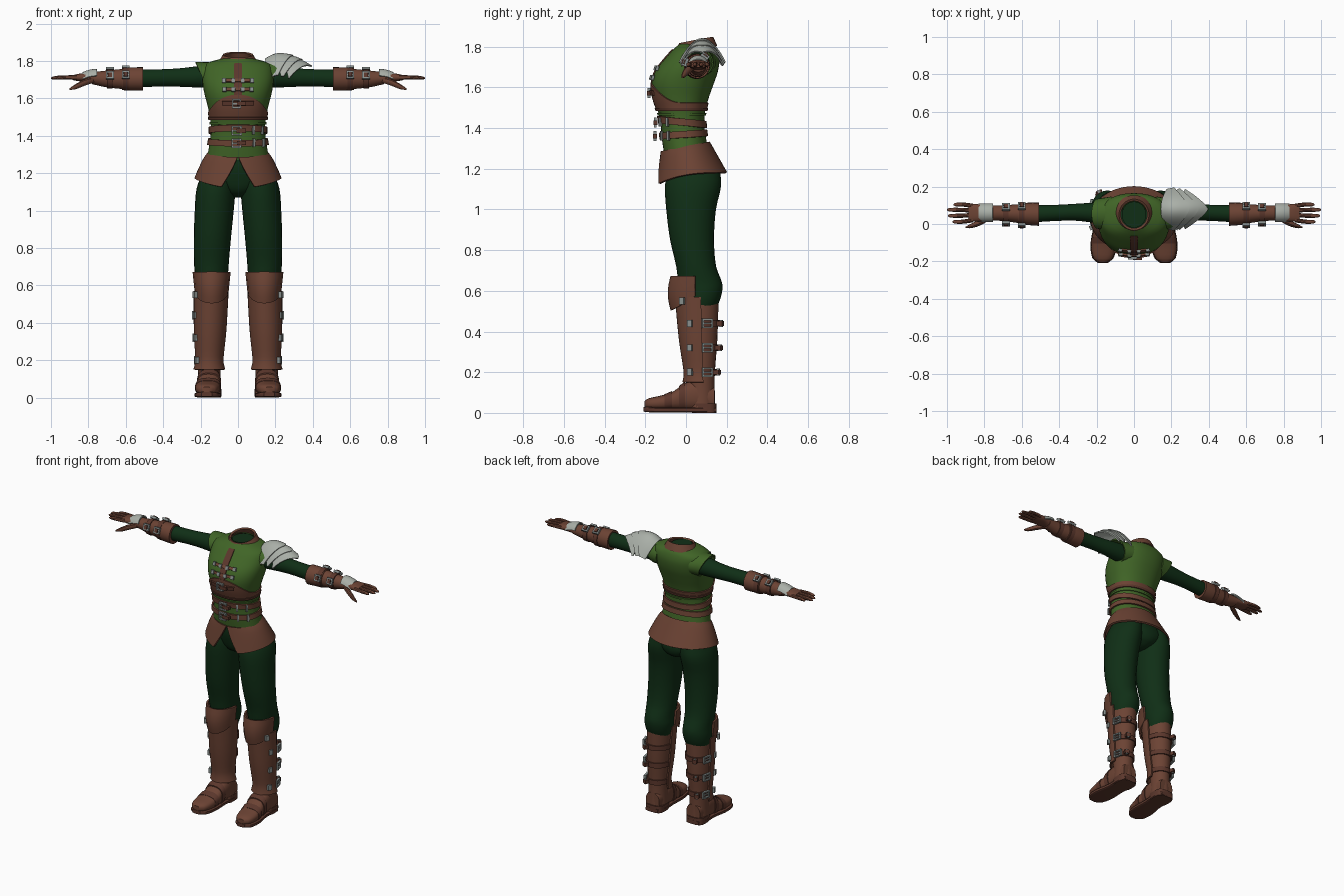
import bpy, bmesh
from math import sin, cos, pi, copysign
from mathutils import Vector, Matrix

if "Cube" in bpy.data.objects:
    bpy.data.objects.remove(bpy.data.objects["Cube"])


def material(name, rgb):
    m = bpy.data.materials.new(name)
    m.diffuse_color = (*rgb, 1)
    m.use_nodes = True
    m.node_tree.nodes["Principled BSDF"].inputs["Base Color"].default_value = m.diffuse_color
    return m


LEATHER = material("brown leather", (0.15, 0.056, 0.034))
STRAP = material("dark strap leather", (0.105, 0.038, 0.025))
GREEN = material("green cloth", (0.052, 0.13, 0.02))
DARK = material("dark green cloth", (0.005, 0.028, 0.008))
SILVER = material("silver", (0.40, 0.43, 0.39))
STEEL = material("buckle steel", (0.25, 0.28, 0.27))


def make(name, verts, faces, mat, thick=0, mirror=False):
    me = bpy.data.meshes.new(name)
    bm = bmesh.new()
    vs = [bm.verts.new(v) for v in verts]
    for f in faces:
        bm.faces.new([vs[i] for i in f])
    bmesh.ops.recalc_face_normals(bm, faces=bm.faces)
    bm.to_mesh(me)
    bm.free()
    me.materials.append(mat)
    ob = bpy.data.objects.new(name, me)
    bpy.context.collection.objects.link(ob)
    if thick:
        s = ob.modifiers.new("thickness", 'SOLIDIFY')
        s.thickness, s.offset = thick, 0
    if mirror:
        ob.modifiers.new("mirror", 'MIRROR').use_mirror_merge = False
    return ob


def interp(tab, t):
    """Smooth interpolation of table rows keyed by their first entry."""
    t = min(max(t, tab[0][0]), tab[-1][0])
    i = next(k for k in range(len(tab) - 1) if t <= tab[k + 1][0])

    def slope(k, c):
        a, b = tab[max(k - 1, 0)], tab[min(k + 1, len(tab) - 1)]
        return (b[c] - a[c]) / (b[0] - a[0])
    A, B = tab[i], tab[i + 1]
    h = B[0] - A[0]
    s = (t - A[0]) / h
    return [(2*s**3 - 3*s*s + 1) * A[c] + (s**3 - 2*s*s + s) * h * slope(i, c)
            + (3*s*s - 2*s**3) * B[c] + (s**3 - s*s) * h * slope(i + 1, c)
            for c in range(1, len(A))]


def pw(v, p):
    return copysign(abs(v) ** p, v)


def loft(name, axis, rings, mat, n=24, steps=3, p=1.0, mirror=True):
    """Closed tube; rings are (position on axis, centre 1, centre 2, radius 1, radius 2)."""
    ts = [a[0] + (b[0] - a[0]) * k / steps for a, b in zip(rings, rings[1:]) for k in range(steps)]
    ts.append(rings[-1][0])
    verts = []
    for t in ts:
        c1, c2, r1, r2 = interp(rings, t)
        for k in range(n):
            a = 2 * pi * k / n
            q = [c1 + r1 * pw(cos(a), p), c2 + r2 * pw(sin(a), p)]
            q.insert(axis, t)
            verts.append(q)
    faces = [(j*n + k, j*n + (k+1) % n, (j+1)*n + (k+1) % n, (j+1)*n + k)
             for j in range(len(ts) - 1) for k in range(n)]
    faces += [tuple(range(n)), tuple(range(len(verts) - n, len(verts)))]
    return make(name, verts, faces, mat, 0, mirror)


def patch(name, f, nu, nv, mat, thick=0.008, wrap=False, mirror=False):
    """Sheet sampled from f(u, v), closed in u when wrap is set."""
    w = nu if wrap else nu + 1
    verts = [f(i / nu, j / nv) for j in range(nv + 1) for i in range(w)]
    faces = [(j*w + i, j*w + (i+1) % w, (j+1)*w + (i+1) % w, (j+1)*w + i)
             for j in range(nv) for i in range(nu)]
    return make(name, verts, faces, mat, thick, mirror)


def frame(loc, normal):
    n = Vector(normal).normalized()
    up = Vector((0, 0, 1)) if abs(n.z) < 0.8 else Vector((0, 1, 0))
    x = up.cross(n).normalized()
    return Matrix.Translation(loc) @ Matrix((x, n.cross(x), n)).transposed().to_4x4()


def box(name, loc, normal, size, mat, mirror=False):
    m = frame(loc, normal)
    v = [m @ Vector((x*size[0]/2, y*size[1]/2, z*size[2]/2))
         for z in (-1, 1) for x, y in ((-1, -1), (1, -1), (1, 1), (-1, 1))]
    f = [(0, 1, 2, 3), (4, 5, 6, 7)] + [(i, (i+1) % 4, 4 + (i+1) % 4, 4 + i) for i in range(4)]
    make(name, v, f, mat, 0, mirror)


def buckle(name, loc, normal, w, h, mirror=False, t=0.007):
    """Rectangular ring with a centre pin."""
    m = frame(loc, normal)
    v = [m @ Vector((x*(w/2 - e), y*(h/2 - e), z)) for e, z in ((0, -t), (0, t), (t*1.2, t), (t*1.2, -t))
         for x, y in ((-1, -1), (1, -1), (1, 1), (-1, 1))]
    f = [(r*4 + i, r*4 + (i+1) % 4, (r+1) % 4*4 + (i+1) % 4, (r+1) % 4*4 + i)
         for r in range(4) for i in range(4)]
    make(name, v, f, STEEL, 0, mirror)
    box(name + "_pin", loc, normal, (w, t, t), STEEL, mirror)


# Torso: height, front y, back y, half width
BODY = [(1.27, -.105, .11, .165), (1.36, -.118, .095, .15), (1.42, -.122, .088, .143), (1.48, -.135, .092, .145),
        (1.55, -.158, .11, .158), (1.62, -.166, .135, .176), (1.68, -.148, .155, .187), (1.74, -.102, .163, .188),
        (1.78, -.066, .155, .175), (1.80, -.045, .145, .13), (1.812, -.03, .13, .08)]


def body(a, z, d=0.0):
    yf, yb, hw = interp(BODY, z)
    return ((hw + d) * pw(sin(a), .9), (yf + yb)/2 - ((yb - yf)/2 + d) * pw(cos(a), .9), z)


def band(name, lo, hi, d, mat, a0=-pi, a1=pi, nu=40, nv=3):
    full = a1 - a0 > 6.2

    def f(u, v):
        a = a0 + (a1 - a0) * u
        return body(a, lo(a) + (hi(a) - lo(a)) * v, d)
    patch(name, f, nu, nv, mat, .01, full)


patch("vest", lambda u, v: body(2*pi*u, 1.27 + .542*v), 48, 36, GREEN, .004, True)
band("corset", lambda a: 1.487, lambda a: 1.525 + .095 * max(0, cos(a))**2, .004, LEATHER, nv=6)
band("corset_hem", lambda a: 1.485, lambda a: 1.5, .008, STRAP)
band("vest_waist_hem", lambda a: 1.462, lambda a: 1.474, .004, GREEN)
band("upper_belt", lambda a: 1.412 + .012*cos(a), lambda a: 1.447 + .012*cos(a), .009, LEATHER)
band("lower_belt", lambda a: 1.352 - .008*cos(a), lambda a: 1.385 - .008*cos(a), .009, LEATHER)
band("placket", lambda a: 1.6, lambda a: 1.785, .003, STRAP, -.09, .09, 2, 10)

# Chest clasps and belt fittings
for z in (1.695, 1.648):
    band("clasp_strap", lambda a: z - .008, lambda a: z + .008, .008, LEATHER, -.3, .3, 8, 1)
    for a in (-.34, -.1, .1, .34):
        box("clasp_metal", body(a, z, .012), (sin(a)*.5, -1, .3), (.02, .024, .014), STEEL)
band("bust_strap", lambda a: 1.56, lambda a: 1.585, .013, STRAP, -.45, .45, 8, 1)
for z, d, w in ((1.572, .02, .05), (1.427, .028, .055), (1.361, .034, .055)):
    buckle("belt_buckle", body(-.03, z, d), (0, -1, 0), w, .05)
    box("buckle_tongue", body(.08, z, d), (0, -1, 0), (.05, .022, .02), STRAP)
for z in (1.43, 1.362):
    for a in (.5, .95):
        box("belt_loop", body(a, z, .016), (sin(a), -cos(a), 0), (.012, .045, .012), STEEL)

# Collar and neck lining
def collar(u, v):
    a = 2*pi*u
    y = .05 - (.098 - .02*v) * cos(a)
    return ((.105 - .03*v) * sin(a), y, 1.783 + .048*v + .2*(y - .05))


patch("collar", collar, 32, 4, LEATHER, .012, True)
loft("neck_lining", 2, [(1.77, 0, .05, .06, .06), (1.815, 0, .05, .065, .07)], DARK, mirror=False)

# Armhole caps
def armhole(u, v):
    c, s = cos(2*pi*u), sin(2*pi*u)
    return (.12 + v * (.075 + .032*s), .055 + (.088 - .012*v)*c, 1.722 + (.066 + .004*v)*s)


patch("armhole_cap", armhole, 24, 4, GREEN, .008, True, True)

# Skirt with a front slit
def skirt(u, v):
    g = .02 + .38*v
    a = g + (2*pi - 2*g) * u
    front = (1 + cos(a)) / 2
    hw, yf, yb = .155 + .072 * v**.75, -.118 - .026*v, .112 + .085*v
    top, bot = 1.33 - .045*front, 1.18 - .06*front**3
    return (hw*sin(a), (yf + yb)/2 - (yb - yf)/2*cos(a), top + (bot - top)*v)


patch("skirt", skirt, 48, 8, LEATHER, .012)

# Trousers
loft("trouser_seat", 2, [(1.07, 0, .045, .03, .06), (1.10, 0, .045, .10, .11), (1.16, 0, .04, .185, .13),
                         (1.23, 0, .02, .175, .125), (1.31, 0, 0, .14, .1)], DARK, mirror=False)
loft("trouser_leg", 2, [(.5, .143, .07, .07, .07), (.55, .143, .075, .085, .09), (.6, .142, .078, .09, .1),
                        (.64, .142, .07, .088, .107), (.72, .142, .05, .093, .098), (.85, .137, .03, .099, .108),
                        (1.0, .127, .025, .104, .122), (1.12, .117, .035, .104, .138), (1.2, .1, .04, .09, .125)], DARK)

# Sleeves
loft("sleeve", 0, [(.1, .06, 1.72, .06, .06), (.2, .06, 1.716, .055, .058), (.3, .063, 1.712, .046, .05),
                   (.4, .06, 1.71, .043, .046), (.54, .055, 1.707, .046, .048)], DARK)

# Boots
BOOT = [(.02, .152, .075, .062, .07), (.12, .153, .075, .06, .066), (.2, .153, .072, .062, .07),
        (.36, .149, .066, .074, .088), (.55, .144, .06, .08, .1)]
loft("boot_shaft", 2, BOOT, LEATHER)


def greave(u, v):
    a, z = (u - .5) * 3.4, .15 + .42*v
    cx, cy, rx, ry = interp(BOOT, z)
    d = .008 + .012 * max(0, 1 - v*10)
    return (cx + (rx + d)*sin(a), cy - (ry + d)*cos(a), z)


def knee(u, v):
    a = (u - .5) * 3.0
    lo = .505 + .07 * (2*u - 1)**2
    bulge = .014 * sin(pi * v)
    return (.141 + (.086 + .01*v)*sin(a), .055 - (.125 + bulge)*cos(a), lo + (.672 - lo)*v)


patch("greave", greave, 20, 12, LEATHER, .01, mirror=True)
patch("knee_guard", knee, 8, 5, LEATHER, .012, mirror=True)
for z in (.2, .32, .44):
    cx, cy, rx, ry = interp(BOOT, z)

    def strap(u, v):
        a = 2*pi*u
        return (cx + (rx + .005)*sin(a), cy - (ry + .005)*cos(a), z - .016 + .032*v)
    patch("boot_strap", strap, 24, 1, STRAP, .008, True, True)
    buckle("boot_buckle", (cx + rx + .008, .105, z), (1, .25, 0), .055, .046, True)
    box("boot_stud", (cx + rx + .006, .02, z), (1, -.4, 0), (.024, .034, .016), STEEL, True)
    box("boot_strap_end", (cx + .035, cy + ry + .008, z), (.4, 1, 0), (.03, .024, .035), STRAP, True)
    box("boot_strap_stud", (cx + .04, cy + ry + .016, z), (.4, 1, 0), (.014, .034, .014), STEEL, True)
box("knee_stud", (.23, -.02, .55), (1, -.5, 0), (.024, .034, .016), STEEL, True)

# Feet
loft("foot", 1, [(-.205, .167, .042, .022, .016), (-.185, .166, .045, .05, .026), (-.12, .163, .05, .066, .036),
                 (-.06, .158, .06, .064, .047), (-.01, .155, .078, .06, .066), (.05, .153, .085, .06, .075),
                 (.14, .152, .07, .05, .055)], LEATHER, p=.8)
loft("sole", 1, [(-.208, .167, .018, .028, .012), (-.18, .166, .016, .058, .013), (-.1, .162, .014, .07, .013),
                 (0, .155, .014, .06, .013), (.1, .152, .014, .064, .013), (.15, .152, .014, .045, .013)], STRAP, p=.4)
loft("heel", 2, [(0, .152, .09, .062, .06), (.045, .152, .09, .063, .06)], STRAP, p=.6, steps=1)
loft("toe_strap", 1, [(-.105, .162, .052, .069, .04), (-.07, .159, .06, .069, .047)], STRAP, steps=1, p=.8)
loft("ankle_strap", 1, [(-.035, .156, .07, .066, .062), (-.005, .155, .08, .065, .073)], STRAP, steps=1, p=.8)

# Gauntlets
loft("gauntlet", 0, [(.51, .052, 1.704, .058, .06), (.6, .055, 1.704, .052, .055), (.7, .058, 1.704, .042, .045),
                     (.78, .06, 1.708, .04, .032)], LEATHER)
loft("gauntlet_cuff", 0, [(.508, .052, 1.704, .062, .063), (.56, .054, 1.704, .06, .062),
                          (.62, .056, 1.704, .055, .058)], LEATHER)
for x, r in ((.6, .062), (.685, .052)):
    loft("gauntlet_strap", 0, [(x - .015, .056, 1.704, r, r), (x + .015, .057, 1.704, r - .002, r - .002)],
         STRAP, steps=1)
    for n in ((0, -1, .35), (0, .6, .8)):
        c = Vector((x, .056, 1.704)) + Vector(n).normalized() * (r + .006)
        buckle("gauntlet_buckle", c, n, .042, .042, True)
        box("gauntlet_strap_end", c, n, (.02, .025, .024), STRAP, True)

# Hands
loft("palm", 0, [(.75, .06, 1.708, .036, .03), (.8, .058, 1.712, .043, .024), (.85, .06, 1.712, .047, .02),
                 (.885, .06, 1.711, .045, .013)], LEATHER, p=.8)
for y0, y1, x1 in ((.021, .012, .97), (.047, .044, .995), (.073, .076, 1.0), (.097, .104, .965)):
    loft("finger", 0, [(.86, y0, 1.712, .012, .013), (x1 - .05, y1, 1.712, .011, .011),
                       (x1 - .01, y1, 1.709, .009, .008), (x1, y1, 1.708, .003, .003)], LEATHER, n=10)
loft("thumb", 0, [(.77, .035, 1.70, .012, .016), (.82, .01, 1.685, .017, .018), (.87, -.01, 1.662, .012, .014),
                  (.9, -.018, 1.65, .004, .005)], LEATHER, n=10)
patch("hand_plate", lambda u, v: (.755 + .075*u, .06 + .047*sin((v - .5)*2.6), 1.708 + .046*cos((v - .5)*2.6) - .06*u*u*.3),
      4, 10, SILVER, .008, mirror=True)

# Layered shoulder plate on one side
RIDGE = [(.13, 1.79), (.2, 1.826), (.28, 1.822), (.34, 1.802), (.4, 1.768)]
for k, (x0, mid, edge) in enumerate(((.24, .395, .275), (.2, .345, .245), (.145, .295, .215))):
    def plate(u, v):
        s = 2*v - 1
        start = x0 + .03*s*s
        x = start + (mid + (edge - mid)*abs(s)**1.3 - start) * u
        return (x, .08 + (.096 + .004*k + .008*u)*s, interp(RIDGE, x)[0] + .005*k - .115*s*s)
    patch("shoulder_plate", plate, 8, 16, SILVER, .008)

# Apply modifiers and smooth rounded surfaces
bpy.ops.object.select_all(action='SELECT')
bpy.context.view_layer.objects.active = bpy.context.collection.objects[0]
bpy.ops.object.convert(target='MESH')
bpy.ops.object.shade_smooth_by_angle(angle=.6)
